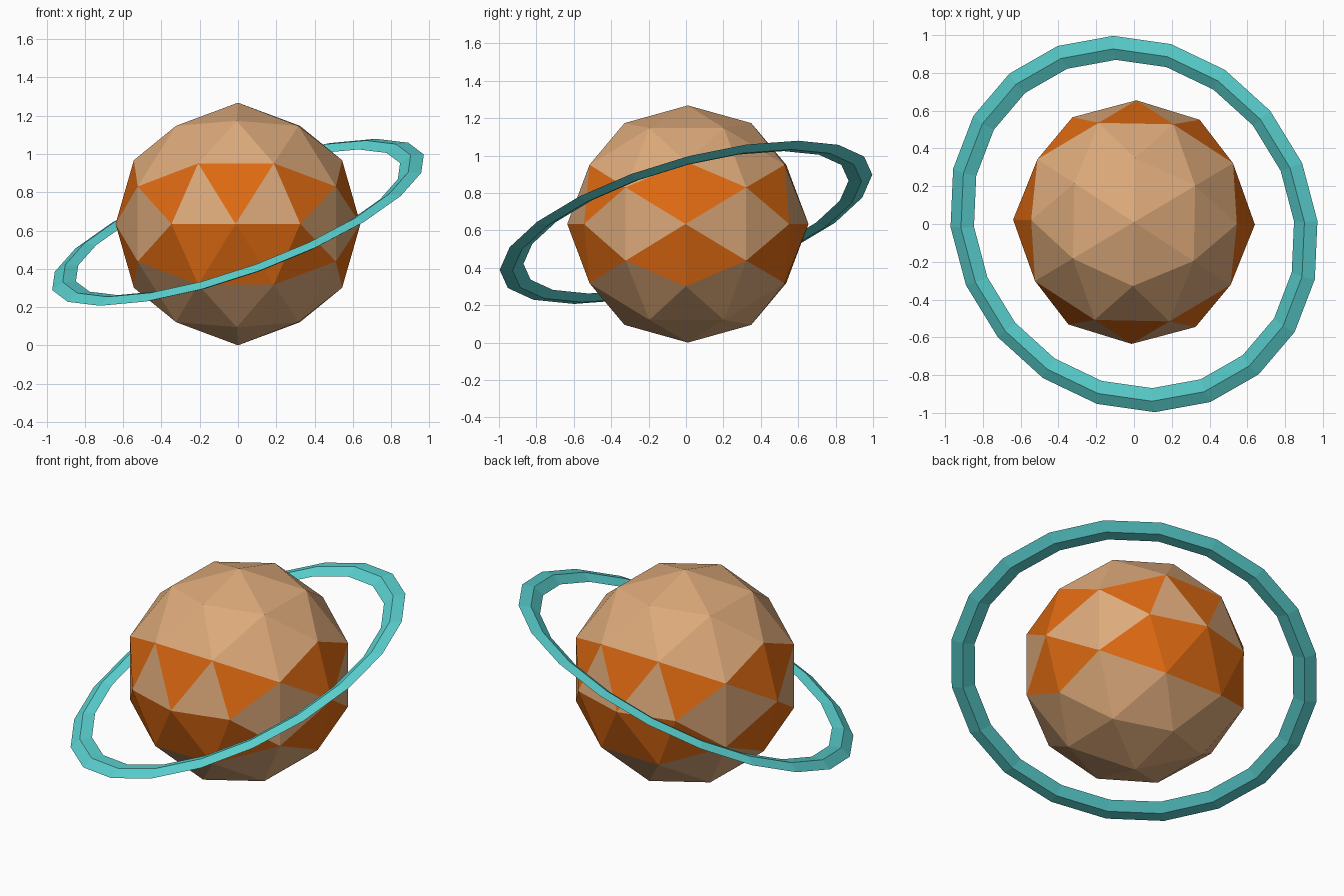
import bpy
import bmesh
from math import sqrt
from mathutils import Matrix, Vector

cube = bpy.data.objects.get("Cube")
if cube:
    bpy.data.objects.remove(cube, do_unlink=True)


def material(name, rgb):
    mat = bpy.data.materials.new(name)
    mat.use_nodes = True
    color = (*rgb, 1.0)
    mat.diffuse_color = color
    mat.node_tree.nodes["Principled BSDF"].inputs["Base Color"].default_value = color
    return mat


tan = material("tan", (0.72, 0.40, 0.195))
orange = material("orange", (0.74, 0.145, 0.006))
teal = material("teal", (0.105, 0.66, 0.65))

# Planet: faceted icosahedral ball with an edge midpoint on each axis
phi = (1 + sqrt(5)) / 2
bm = bmesh.new()
for a in (-1, 1):
    for b in (-phi, phi):
        for corner in ((a, b, 0), (0, a, b), (b, 0, a)):
            bm.verts.new(corner)
bmesh.ops.convex_hull(bm, input=bm.verts[:])
bmesh.ops.subdivide_edges(bm, edges=bm.edges[:], cuts=1, use_grid_fill=True)
for v in bm.verts:
    v.co.normalize()
bmesh.ops.recalc_face_normals(bm, faces=bm.faces[:])

# Two orange bands, chosen by face height
for f in bm.faces:
    h = f.calc_center_median().z
    f.material_index = int(0.2 < h < 0.45 or -0.45 < h < -0.1)

bm.transform(Matrix.Translation((0, 0.01, 0.634))
             @ Matrix.Rotation(-0.02, 4, 'Z')
             @ Matrix.Diagonal((0.64, 0.645, 0.634, 1)))
mesh = bpy.data.meshes.new("planet")
bm.to_mesh(mesh)
bm.free()
mesh.materials.append(tan)
mesh.materials.append(orange)
planet = bpy.data.objects.new("planet", mesh)
bpy.context.collection.objects.link(planet)

# Ring: tilted band with a flat diamond cross-section
bpy.ops.mesh.primitive_torus_add(major_segments=20, minor_segments=4,
                                 major_radius=0.968, minor_radius=0.066)
ring = bpy.context.object
ring.name = "ring"
normal = Vector((-0.36, -0.295, 1)).normalized()
start = Vector((-0.11, 1, 0.255))
start = (start - normal * start.dot(normal)).normalized()
side = normal.cross(start)
tilt = Matrix((start, side, normal)).transposed().to_4x4()
ring.data.transform(Matrix.Translation((0, 0, 0.643)) @ tilt
                    @ Matrix.Diagonal((1, 1, 0.32, 1)))
ring.data.materials.append(teal)
for p in ring.data.polygons:
    p.use_smooth = False
